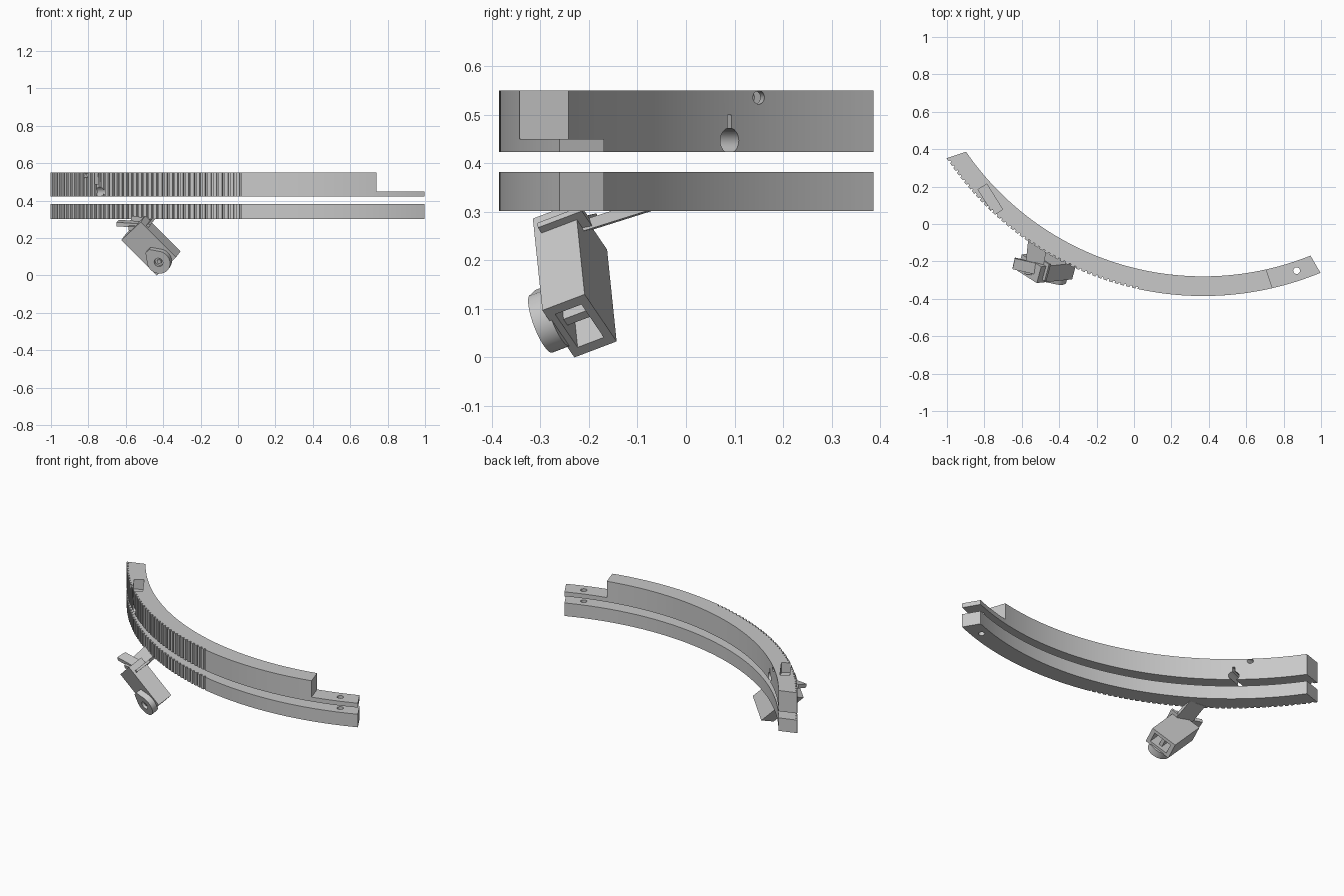
import bpy, bmesh, math
from mathutils import Vector, Matrix

cube = bpy.data.objects.get("Cube")
if cube:
    bpy.data.objects.remove(cube, do_unlink=True)

TONE = (0.58, 0.58, 0.58, 1)
grey = bpy.data.materials.new("plain grey")
grey.use_nodes = True
grey.diffuse_color = TONE
grey.node_tree.nodes["Principled BSDF"].inputs["Base Color"].default_value = TONE

CX, CY = 0.37, 1.26          # centre of the arc
R_IN, R_OUT = 1.54, 1.645
LEFT, LAST_TOOTH, STEP, RIGHT = -56.5, -12.3, 13, 22.4    # angles along the arc


def polar(r, deg):
    t = math.radians(deg)
    return CX + r * math.sin(t), CY - r * math.cos(t)


def finish(name, bm):
    bmesh.ops.recalc_face_normals(bm, faces=bm.faces)
    if bm.calc_volume(signed=True) < 0:
        bmesh.ops.reverse_faces(bm, faces=bm.faces)
    mesh = bpy.data.meshes.new(name)
    bm.to_mesh(mesh)
    bm.free()
    mesh.materials.append(grey)
    obj = bpy.data.objects.new(name, mesh)
    bpy.context.collection.objects.link(obj)
    return obj


def volume(mesh):
    bm = bmesh.new()
    bm.from_mesh(mesh)
    v = bm.calc_volume()
    bm.free()
    return v


def cut(obj, *cutters):
    """Subtract each cutter with the first solver that removes only a little."""
    for c in cutters:
        before = volume(obj.data)
        mod = obj.modifiers.new("cut", 'BOOLEAN')
        mod.operation, mod.object = 'DIFFERENCE', c
        for solver in ('MANIFOLD', 'EXACT', 'FLOAT'):
            mod.solver = solver
            bpy.context.view_layer.update()
            graph = bpy.context.evaluated_depsgraph_get()
            mesh = bpy.data.meshes.new_from_object(obj.evaluated_get(graph))
            if before * 0.4 < volume(mesh) < before - 1e-7:
                obj.data = mesh
                break
        obj.modifiers.clear()
        bpy.data.objects.remove(c, do_unlink=True)


def smooth(obj):
    bpy.ops.object.select_all(action='DESELECT')
    obj.select_set(True)
    bpy.context.view_layer.objects.active = obj
    bpy.ops.object.shade_smooth_by_angle(angle=math.radians(25))


def arc_strip(name, columns, z0, z1):
    """Sweep a four-cornered section through (inner point, outer point) columns."""
    bm = bmesh.new()
    rings = []
    for a, b in columns:
        rings.append([bm.verts.new((p[0], p[1], z)) for p, z in
                      ((a, z0), (b, z0), (b, z1), (a, z1))])
    for r, s in zip(rings, rings[1:]):
        for i in range(4):
            j = (i + 1) % 4
            bm.faces.new((r[i], r[j], s[j], s[i]))
    bm.faces.new(rings[0])
    bm.faces.new(reversed(rings[-1]))
    return finish(name, bm)


def columns(marks):
    """Section corners for (angle, groove depth) marks; the ends are cut slightly askew."""
    for a, depth in marks:
        t = (a - LEFT) / (RIGHT - LEFT)
        yield polar(R_IN, -55.45 + t * 77.31), polar(R_OUT - depth, a)


def plain(start, stop, n):
    return [(start + (stop - start) * i / n, 0) for i in range(n + 1)]


def toothed():
    teeth = 40
    pitch = (LAST_TOOTH - LEFT) / teeth
    return [(LEFT + (i + f) * pitch, d) for i in range(teeth)
            for f, d in ((0, 0), (0.6, 0), (0.64, 0.01), (0.96, 0.01))]


def oriented_box(name, centre, size, axes):
    bm = bmesh.new()
    bmesh.ops.create_cube(bm, size=1)
    x, y, z = [Vector(a).normalized() for a in axes]
    rot = Matrix((x, y, z)).transposed().to_4x4()
    bm.transform(Matrix.Translation(centre) @ rot @ Matrix.Diagonal((*size, 1)))
    return finish(name, bm)


def rod(name, start, end, radius, sides=24):
    start, end = Vector(start), Vector(end)
    d = end - start
    bm = bmesh.new()
    bmesh.ops.create_cone(bm, cap_ends=True, segments=sides, radius1=radius,
                          radius2=radius, depth=d.length)
    bm.transform(Matrix.Translation((start + end) / 2) @ d.to_track_quat('Z', 'Y').to_matrix().to_4x4())
    return finish(name, bm)


def bolt_hole():
    x, y = polar(1.59, 18.3)
    return rod("hole_cutter", (x, y, 0.2), (x, y, 0.7), 0.018)


# Lower and upper curved rails, and the thin tongue at the upper rail's end
lower = arc_strip("lower_rail", columns(toothed() + plain(LAST_TOOTH, RIGHT, 32)), 0.302, 0.382)
tongue = arc_strip("upper_tongue", columns(plain(STEP, RIGHT, 8)), 0.423, 0.45)
upper = arc_strip("upper_rail", columns(toothed() + plain(LAST_TOOTH, STEP, 24)), 0.423, 0.55)
cut(lower, bolt_hole())
cut(tongue, bolt_hole())

# Latch pocket in the top, with a keyhole and a pin hole through the wall
along, across, up = Vector((-0.087, 0.139, 0)), Vector((0.139, 0.087, 0)), Vector((0, 0, 1))
pocket = oriented_box("pocket_cutter", (-0.768, 0.131, 0.54), (0.16, 0.055, 0.1), (along, -across, up))
key_dir = Vector((0.11, 0.044, 0))
key_mid = Vector((-0.685, 0.068, 0.447))
key = rod("key_cutter", key_mid - key_dir, key_mid + key_dir, 0.026)
slit = oriented_box("slit_cutter", key_mid + Vector((0.02, 0.008, 0.028)), (0.16, 0.012, 0.05),
                    (key_dir, up.cross(key_dir), up))
pin = rod("pin_cutter", (-0.9, 0.107, 0.536), (-0.63, 0.164, 0.536), 0.014)
cut(upper, pocket, key, slit, pin)
for rail in (lower, tongue, upper):
    smooth(rail)

# Hanging housing: a slanted box with a hollow lower end
e1 = Vector((0.024, 0.087, 0.033))       # across the narrow side
e2 = Vector((-0.104, 0.066, -0.097))     # across the wide side
axis = e2.cross(e1).normalized()         # points down the housing
end_mid = Vector((-0.371, -0.2195, 0.065))
frame = (e1, e2, e1.cross(e2))
w, h, length = e1.length, e2.length, 0.268
housing = oriented_box("housing", end_mid - axis * length / 2, (w, h, length), frame)
hollow = oriented_box("hollow_cutter", end_mid - axis * 0.05, (w * 0.62, h * 0.7, 0.16), frame)
cut(housing, hollow)
oriented_box("housing_web", end_mid - axis * 0.075, (w * 0.8, 0.02, 0.1), frame)

# Pivot lug on the front of the housing: round boss with a tapering tail
out = -e1.normalized()
side = e2.normalized()
boss = end_mid + out * w / 2 - axis * 0.047
bm = bmesh.new()
outline = [(0.064 * math.cos(t), 0.064 * math.sin(t))
           for t in (math.radians(-120 + 240 * i / 24) for i in range(25))]
outline += [(-0.085, 0.015), (-0.085, -0.015)]
ring = [bm.verts.new(boss + axis * a + side * b - out * 0.005) for a, b in outline]
face = bm.faces.new(ring)
made = bmesh.ops.extrude_face_region(bm, geom=[face])
bmesh.ops.translate(bm, vec=out * 0.04, verts=[v for v in made["geom"] if isinstance(v, bmesh.types.BMVert)])
bm.faces.ensure_lookup_table()
if not any(len(f.verts) == len(outline) and f.normal.dot(out) < 0 for f in bm.faces):
    bm.faces.new([v for v in reversed(ring)])
lug = finish("pivot_lug", bm)
cut(lug, rod("lug_cutter", boss + out * 0.015, boss + out * 0.08, 0.024))
smooth(lug)
smooth(rod("pivot_screw", boss + out * 0.01, boss + out * 0.025, 0.013, 6))

# Bracket: sloping bar under the lower rail, a side wing and a lip on the housing
bar_dir = Vector((-0.02, -0.19, -0.06))
bar_side = bar_dir.cross(up)
oriented_box("bracket_bar", (-0.525, -0.175, 0.282), (0.2, 0.1, 0.022),
             (bar_dir, bar_side, bar_dir.cross(bar_side)))
wing_dir = Vector((0.13, -0.03, -0.008))
wing_side = Vector((0.03, 0.13, 0.03))
oriented_box("bracket_wing", (-0.58, -0.225, 0.276), (0.13, 0.06, 0.022),
             (wing_dir, wing_side, wing_dir.cross(wing_side)))
oriented_box("bracket_lip", (-0.478, -0.25, 0.274), (0.1, 0.05, 0.014), (e1, e2, e1.cross(e2)))
